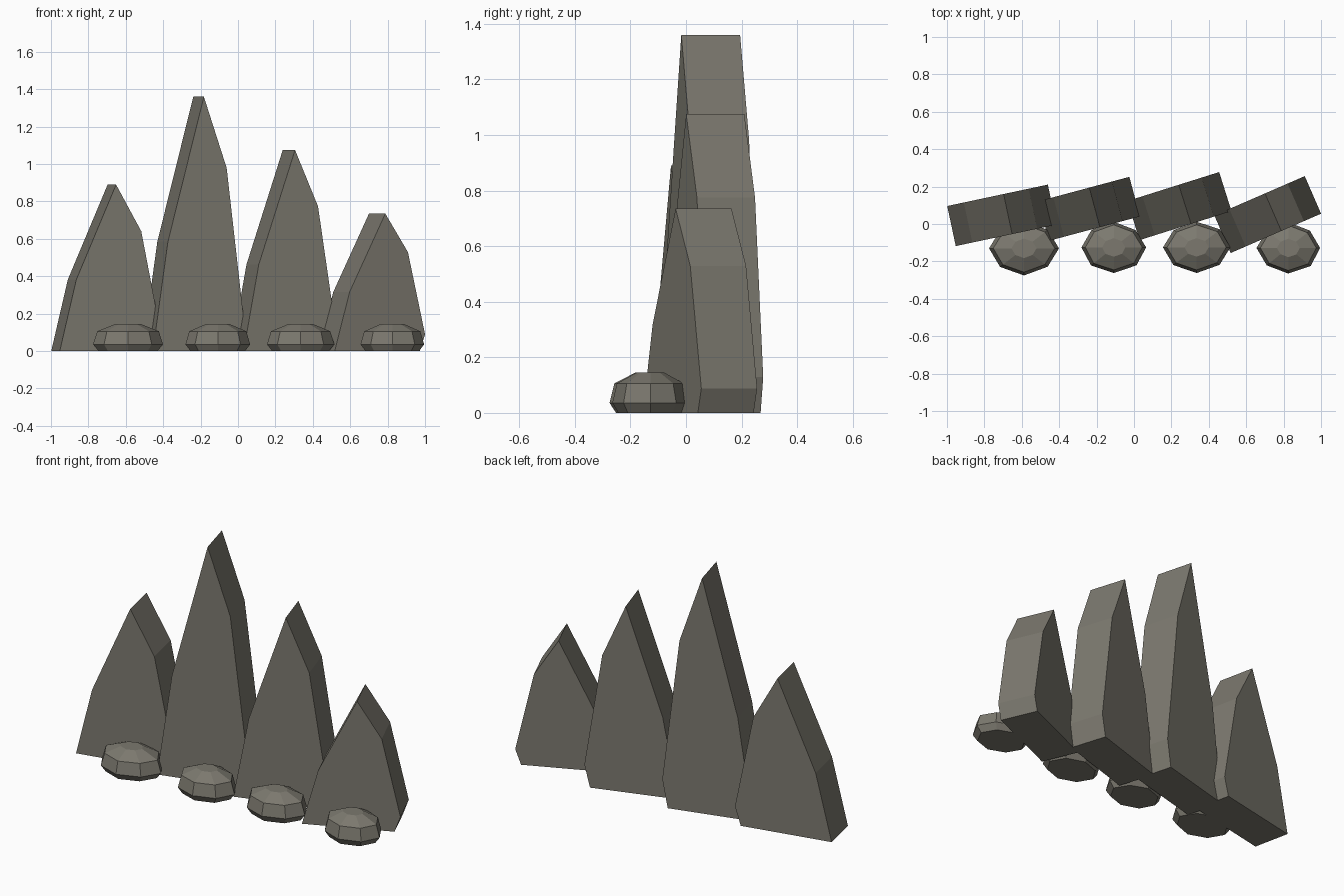
import bpy, bmesh, math, random
from mathutils import Matrix, Vector

if "Cube" in bpy.data.objects:
    bpy.data.objects.remove(bpy.data.objects["Cube"])

random.seed(4)
stone = bpy.data.materials.new("grey_stone")
stone.diffuse_color = (0.2, 0.19, 0.158, 1)
stone.use_nodes = True
stone.node_tree.nodes["Principled BSDF"].inputs["Base Color"].default_value = stone.diffuse_color


def finish(bm, name):
    bmesh.ops.recalc_face_normals(bm, faces=bm.faces)
    mesh = bpy.data.meshes.new(name)
    bm.to_mesh(mesh)
    bm.free()
    mesh.materials.append(stone)
    obj = bpy.data.objects.new(name, mesh)
    bpy.context.collection.objects.link(obj)
    return obj


# Shared jagged slab outline: fractions of width and height
OUTLINE = [(0, 0), (0.94, 0), (1, 0.12), (0.81, 0.72), (0.56, 1), (0.165, 0.43)]
DEPTH = 0.219


def slab(name, corner, width, height, turn):
    """Extrude the outline backwards and turn it about its front left corner."""
    bm = bmesh.new()
    front = bm.faces.new([bm.verts.new((u * width, 0, v * height)) for u, v in OUTLINE])
    back = bmesh.ops.extrude_face_region(bm, geom=[front], use_keep_orig=True)["geom"]
    bmesh.ops.translate(bm, vec=(0, DEPTH, 0),
                        verts=[g for g in back if isinstance(g, bmesh.types.BMVert)])
    bm.transform(Matrix.Translation((*corner, 0)) @ Matrix.Rotation(math.radians(turn), 4, 'Z'))
    finish(bm, name)


# Standing rock slabs, left to right
slab("slab_left", (-0.953, -0.118), 0.550, 0.89, 12)
slab("slab_tall", (-0.455, -0.090), 0.504, 1.36, 15)
slab("slab_middle", (0.030, -0.086), 0.515, 1.075, 17.5)
slab("slab_right", (0.517, -0.155), 0.527, 0.735, 23.5)

# Boulder layers: height and radius fraction
RINGS = [(0, 0.84), (0.036, 1), (0.106, 0.88), (0.145, 0.36)]


def boulder(name, x, y, rx, ry):
    """Stack eight-sided rings into a squat faceted boulder."""
    bm = bmesh.new()
    wobble = [random.uniform(0.95, 1.0) if i % 2 else 1.0 for i in range(8)]
    rings = []
    for z, r in RINGS:
        ring = []
        for i in range(8):
            a = i * math.pi / 4
            k = r * wobble[i]
            ring.append(bm.verts.new((x + rx * k * math.cos(a), y + ry * k * math.sin(a), z)))
        rings.append(ring)
    for low, high in zip(rings, rings[1:]):
        for i in range(8):
            j = (i + 1) % 8
            bm.faces.new((low[i], low[j], high[j], high[i]))
    bm.faces.new(rings[0][::-1])
    bm.faces.new(rings[-1])
    finish(bm, name)


# Boulders along the front
boulder("boulder_1", -0.588, -0.130, 0.187, 0.145)
boulder("boulder_2", -0.108, -0.125, 0.173, 0.137)
boulder("boulder_3", 0.335, -0.125, 0.180, 0.137)
boulder("boulder_4", 0.825, -0.128, 0.170, 0.137)
